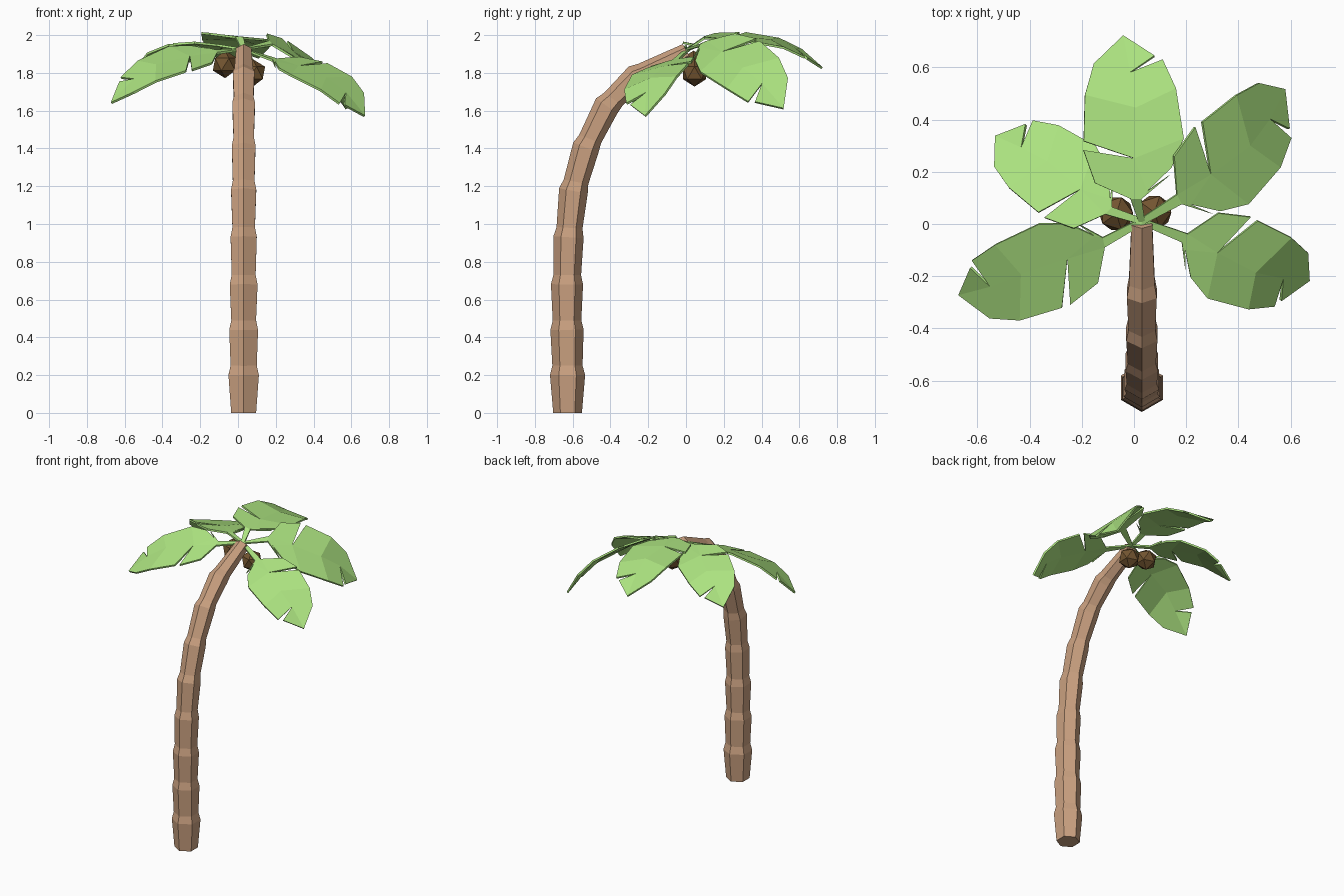
import bpy, bmesh, math
from mathutils import Vector, Matrix

if "Cube" in bpy.data.objects:
    bpy.data.objects.remove(bpy.data.objects["Cube"])


def material(name, rgb):
    m = bpy.data.materials.new(name)
    m.diffuse_color = (*rgb, 1)
    m.use_nodes = True
    m.node_tree.nodes["Principled BSDF"].inputs["Base Color"].default_value = m.diffuse_color
    return m


BARK = material("bark", (0.60, 0.36, 0.22))
LEAF = material("leaf", (0.42, 0.78, 0.22))
NUT = material("nut", (0.17, 0.09, 0.03))


def finish(bm, name, mat):
    bmesh.ops.recalc_face_normals(bm, faces=bm.faces)
    me = bpy.data.meshes.new(name)
    bm.to_mesh(me)
    bm.free()
    me.materials.append(mat)
    ob = bpy.data.objects.new(name, me)
    bpy.context.collection.objects.link(ob)
    return ob


# Trunk: six-sided stacked segments, each flaring to a collar (y, z, radius)
collars = [(-0.627, 0.20, 0.093), (-0.630, 0.44, 0.088), (-0.630, 0.68, 0.085),
           (-0.622, 0.93, 0.080), (-0.596, 1.175, 0.077), (-0.53, 1.405, 0.072),
           (-0.42, 1.625, 0.069), (-0.265, 1.78, 0.066)]
end = (0.005, 1.912, 0.046)
rings = [(Vector((0.03, -0.627, 0)), Vector((0, 0, 1)), 0.076)]
nodes = [(-0.627, 0, 0)] + collars + [end]
for i, (y, z, r) in enumerate(collars, 1):
    p = Vector((0.03, y, z))
    before = Vector((0, y - nodes[i - 1][0], z - nodes[i - 1][1])).normalized()
    after = Vector((0, nodes[i + 1][0] - y, nodes[i + 1][1] - z)).normalized()
    t = (before + after).normalized()
    rings.append((p, t, r))
    rings.append((p + after * 0.05, t, r * 0.86))
rings.append((Vector((0.03, end[0], end[1])), Vector((0, 0.88, 0.47)).normalized(), end[2]))

bm = bmesh.new()
loops = []
for p, t, r in rings:
    side = Vector((1, 0, 0))
    fwd = t.cross(side)
    loops.append([bm.verts.new(p + r * (math.sin(a) * side + math.cos(a) * fwd))
                  for a in (k * math.pi / 3 for k in range(6))])
for a, b in zip(loops, loops[1:]):
    for k in range(6):
        bm.faces.new((a[k], a[(k + 1) % 6], b[(k + 1) % 6], b[k]))
bm.faces.new(loops[0])
bm.faces.new(loops[-1])
finish(bm, "trunk", BARK)

# Frond pattern: (across, along) points of one split leaf
P = {"bl": (-0.023, 0.11), "br": (0.02, 0.11), "ls": (-0.21, 0.272), "lb": (-0.16, 0.16),
     "s1": (-0.014, 0.245), "s2": (-0.015, 0.42), "s3": (-0.038, 0.554),
     "ra": (0.04, 0.135), "rs": (0.122, 0.187), "rm": (0.13, 0.214),
     "r1": (0.172, 0.313), "r2": (0.138, 0.493), "r3": (0.088, 0.608), "r4": (0.057, 0.623),
     "tip": (-0.06, 0.711), "l3": (-0.176, 0.589), "l2": (-0.21, 0.466), "lm": (-0.21, 0.302)}
FACES = ["hl hr br bl", "bl s1 ls lb", "bl br ra s1", "br rs ra", "ra rm r1 s1",
         "s1 r1 r2 s2", "s2 r2 r3 s3", "s1 s2 l2 lm", "s2 s3 tip l3 l2", "s3 r4 tip"]
HUB = Vector((0.03, 0.01, 1.925))


def frond(name, left, tip, right):
    """Fit the leaf pattern to three placed points, then arch it."""
    L, T, R = Vector(left), Vector(tip), Vector(right)
    n = (T - L).cross(R - L).normalized()
    if n.z < 0:
        n = -n
    l2, t2, r2 = (Vector(P[k]) for k in ("lm", "tip", "rm"))
    fit = Matrix(((t2.x - l2.x, r2.x - l2.x), (t2.y - l2.y, r2.y - l2.y))).inverted()
    bm = bmesh.new()
    v = {}
    for key, q in P.items():
        a, b = fit @ (Vector(q) - l2)
        u = q[1]
        arch = -(u - 0.25) * (u - 0.711) * (1.0 if u > 0.25 else 0.65)
        v[key] = bm.verts.new(L + a * (T - L) + b * (R - L) + n * arch)
    # stem root at the crown
    out = (v["bl"].co + v["br"].co) / 2 - HUB
    side = Vector((out.y, -out.x, 0)).normalized() * 0.012
    v["hl"], v["hr"] = bm.verts.new(HUB - side), bm.verts.new(HUB + side)
    for f in FACES:
        bm.faces.new([v[k] for k in f.split()])
    ob = finish(bm, name, LEAF)
    mod = ob.modifiers.new("thickness", "SOLIDIFY")
    mod.thickness = 0.012
    mod.offset = 0


frond("frond_back", (-0.195, 0.31, 1.99), (-0.042, 0.72, 1.825), (0.145, 0.22, 1.985))
frond("frond_back_right", (0.245, 0.39, 1.95), (0.575, 0.516, 1.61), (0.336, 0.05, 1.87))
frond("frond_front_right", (0.463, 0.023, 1.83), (0.67, -0.215, 1.57), (0.222, -0.21, 1.83))
frond("frond_front_left", (-0.268, -0.31, 1.79), (-0.67, -0.27, 1.64), (-0.256, -0.003, 1.95))
frond("frond_back_left", (-0.36, 0.035, 1.93), (-0.53, 0.335, 1.73), (-0.10, 0.21, 1.93))

# Coconuts: faceted balls under the crown
for name, loc in (("coconut_left", (-0.068, 0.04, 1.845)), ("coconut_right", (0.078, 0.045, 1.80))):
    bm = bmesh.new()
    bmesh.ops.create_icosphere(bm, subdivisions=1, radius=0.073, matrix=Matrix.Translation(loc))
    finish(bm, name, NUT)
